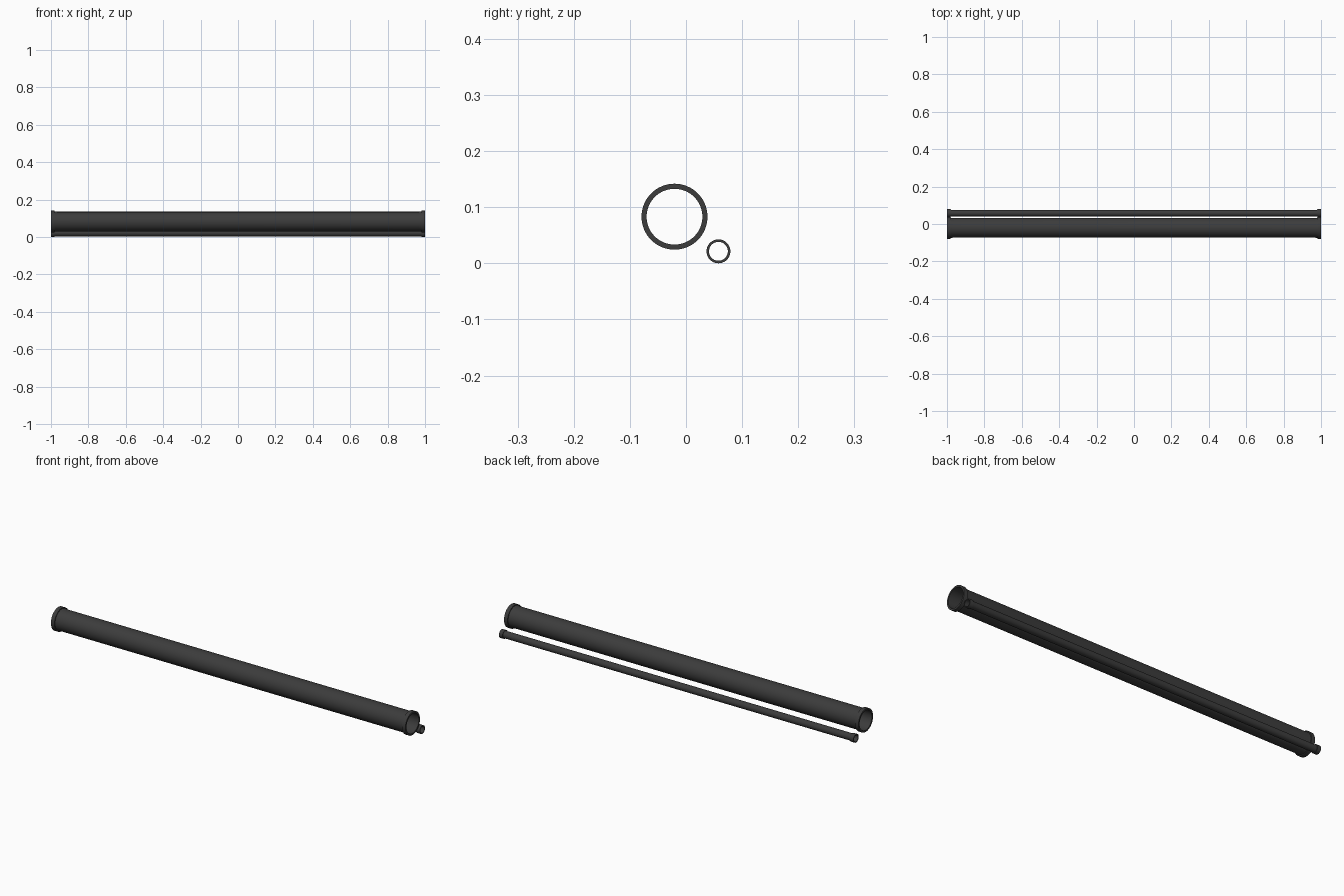
import bpy, math

if "Cube" in bpy.data.objects:
    bpy.data.objects.remove(bpy.data.objects["Cube"])


def flanged_tube(name, y, z, flange_r, body_r, bore_r, flange_w, neck_w, sides):
    """Hollow tube along x, revolved from a closed wall profile."""
    neck_r = body_r + (flange_r - body_r) * 0.25
    end = 1.0
    half = [  # outer wall from the right end towards the middle
        (end, flange_r),
        (end - flange_w, flange_r),
        (end - flange_w, neck_r),
        (end - flange_w - neck_w, body_r),
    ]
    profile = half + [(-x, r) for x, r in reversed(half)]
    profile += [(-end, bore_r), (end, bore_r)]
    n = len(profile)
    verts, faces = [], []
    for s in range(sides):
        a = 2 * math.pi * s / sides
        verts += [(x, r * math.cos(a), r * math.sin(a)) for x, r in profile]
        t = (s + 1) % sides
        for i in range(n):
            j = (i + 1) % n
            faces.append((s * n + i, s * n + j, t * n + j, t * n + i))
    mesh = bpy.data.meshes.new(name)
    mesh.from_pydata(verts, [], faces)
    obj = bpy.data.objects.new(name, mesh)
    obj.location = (0, y, z)
    bpy.context.collection.objects.link(obj)

    # dark plastic
    obj.data.materials.append(dark)

    # consistent normals and smooth walls with sharp rims
    bpy.ops.object.select_all(action='DESELECT')
    obj.select_set(True)
    bpy.context.view_layer.objects.active = obj
    bpy.ops.object.mode_set(mode='EDIT')
    bpy.ops.mesh.select_all(action='SELECT')
    bpy.ops.mesh.normals_make_consistent(inside=False)
    bpy.ops.object.mode_set(mode='OBJECT')
    bpy.ops.object.shade_smooth_by_angle(angle=math.radians(30))
    return obj


dark = bpy.data.materials.new("dark_grey")
dark.diffuse_color = (0.045, 0.045, 0.045, 1)
dark.use_nodes = True
dark.node_tree.nodes["Principled BSDF"].inputs["Base Color"].default_value = dark.diffuse_color

# large pipe with end flanges
flanged_tube("large_pipe", -0.0205, 0.083, 0.0588, 0.0525, 0.0497, 0.02, 0.014, 64)

# thin pipe lying beside it
flanged_tube("small_pipe", 0.0578, 0.0213, 0.0213, 0.0177, 0.0168, 0.02, 0.008, 48)
